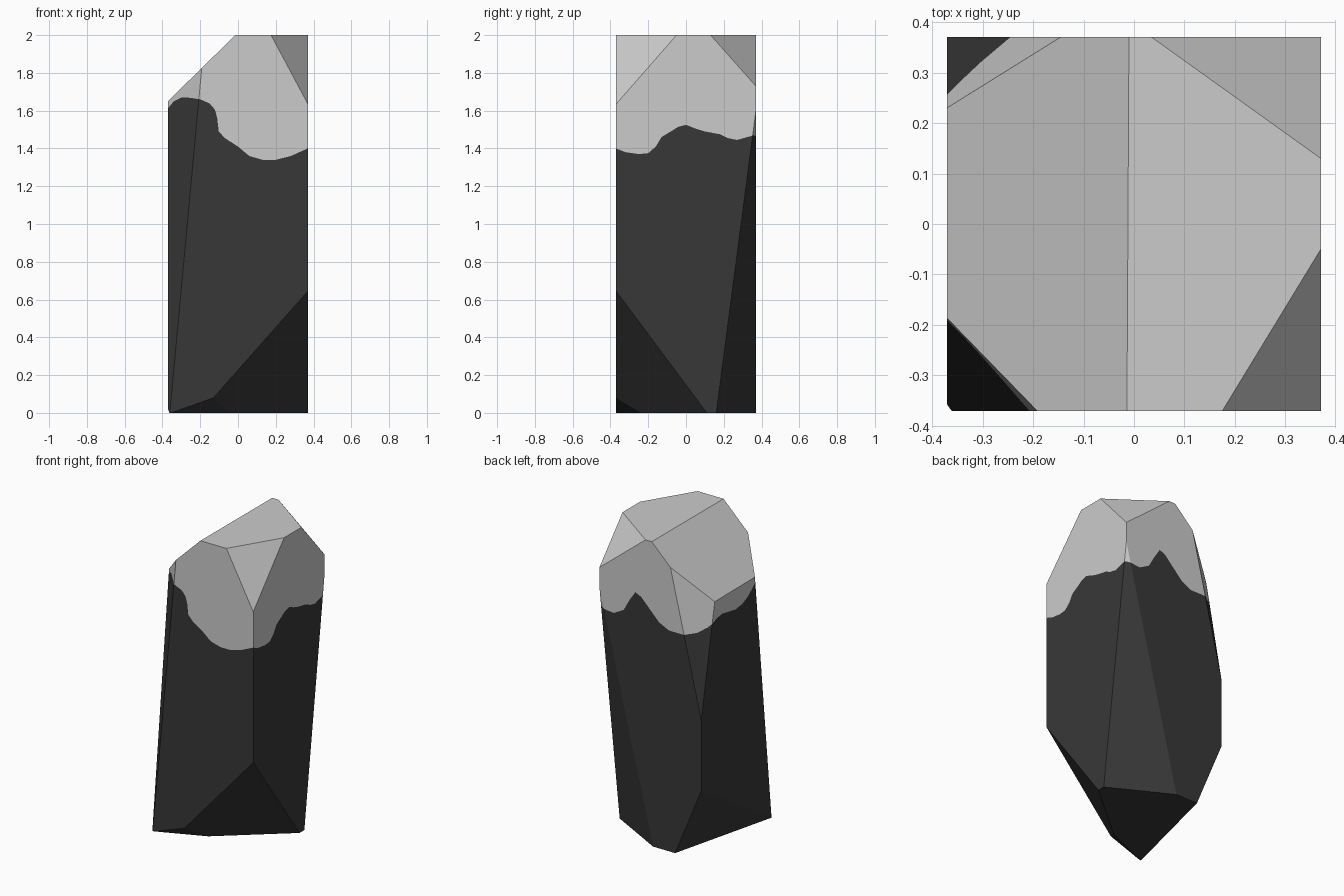
import bpy, bmesh, math
from mathutils import Vector

if "Cube" in bpy.data.objects:
    bpy.data.objects.remove(bpy.data.objects["Cube"])

R = 0.37  # half width of the pillar


def material(name, value):
    m = bpy.data.materials.new(name)
    m.diffuse_color = (value, value, value, 1)
    m.use_nodes = True
    m.node_tree.nodes["Principled BSDF"].inputs["Base Color"].default_value = m.diffuse_color
    return m


# Rough block
bm = bmesh.new()
bmesh.ops.create_cube(bm, size=1)
for v in bm.verts:
    v.co = Vector((v.co.x * 2 * R, v.co.y * 2 * R, (v.co.z + 0.5) * 2))


def chip(a, b, c):
    """Slice off everything outside the plane through three points."""
    a, b, c = Vector(a), Vector(b), Vector(c)
    n = (b - a).cross(c - a).normalized()
    if n.dot(Vector((0, 0, 1)) - a) > 0:
        n = -n
    res = bmesh.ops.bisect_plane(bm, geom=bm.verts[:] + bm.edges[:] + bm.faces[:], dist=1e-5,
                                 plane_co=a, plane_no=n, clear_outer=True)
    cut = [e for e in res["geom_cut"] if isinstance(e, bmesh.types.BMEdge)]
    bmesh.ops.edgenet_fill(bm, edges=cut)
    bm.normal_update()


# Roof facets: left slope, front right, back right
chip((-0.014, -R, 2), (-0.010, R, 2), (-R, 0, 1.65))
chip((0.175, -R, 2), (R, -0.05, 2), (R, -R, 1.635))
chip((0.035, R, 2), (R, 0.13, 2), (R, R, 1.73))
# Corner facets: front left, back left, back right
chip((-0.192, -R, 1.825), (-0.361, -R, 0), (-R, -0.187, 1.65))
chip((-R, 0.23, 1.65), (-0.145, R, 1.87), (-R, R, 0.925))
chip((R, 0.16, 0), (R, R, 1.6), (-0.02, R, 0))
# Foot facets: front right, front, back left
chip((R, -R, 0.645), (R, 0.11, 0), (-0.13, -R, 0.08))
chip((-0.13, -R, 0.08), (-0.355, -R, 0), (-0.046, -0.24, 0))
chip((-R, R, 0.46), (-0.18, R, 0), (-R, -0.36, 0.02))
bmesh.ops.recalc_face_normals(bm, faces=bm.faces[:])

# Wavy lower border of the pale cap, side by side
front = [(-0.2, 1.66), (-0.15, 1.638), (-0.122, 1.605), (-0.11, 1.56), (-0.102, 1.49), (-0.07, 1.455),
         (0, 1.41), (0.06, 1.36), (0.13, 1.34), (0.2, 1.34), (0.28, 1.36), (0.369, 1.4)]
right = [(-0.32, 1.38), (-0.25, 1.37), (-0.2, 1.375), (-0.16, 1.41), (-0.13, 1.46), (-0.08, 1.49),
         (-0.04, 1.515), (0, 1.525), (0.05, 1.505), (0.1, 1.49), (0.18, 1.475), (0.22, 1.455),
         (0.27, 1.445), (0.36, 1.47)]
back = [(0.266, 1.458), (0.194, 1.497), (0.151, 1.574), (0.109, 1.637), (0.066, 1.616),
        (0.009, 1.558), (-0.063, 1.485), (-0.134, 1.45), (-0.245, 1.45)]
left = [(0.25, 1.515), (0.214, 1.53), (0.151, 1.54), (0.016, 1.515), (-0.057, 1.525),
        (-0.12, 1.555), (-0.18, 1.605)]
border = [Vector((t, -R, z)) for t, z in front] + [Vector((R, t, z)) for t, z in right]
border += [Vector((t, R, z)) for t, z in back] + [Vector((-R, t, z)) for t, z in left]
border += [Vector(p) for p in [(-0.3, 0.317, 1.46), (-0.345, 0.275, 1.49),
                               (-0.34, -0.222, 1.65), (-0.3, -0.265, 1.67), (-0.25, -0.32, 1.668)]]
border.sort(key=lambda p: math.atan2(p.y, p.x))


def cut_faces(faces, co, no):
    geom = set(faces)
    for f in faces:
        geom.update(f.edges)
        geom.update(f.verts)
    bmesh.ops.bisect_plane(bm, geom=list(geom), dist=1e-6, plane_co=co, plane_no=no)
    bm.normal_update()


def walls():
    return [f for f in bm.faces if abs(f.normal.z) < 0.3]


def sector(p, q):
    """Wall faces lying between the directions of two border points."""
    a = math.atan2(p.y, p.x)
    span = (math.atan2(q.y, q.x) - a) % math.tau
    out = []
    for f in walls():
        c = f.calc_center_median()
        if (math.atan2(c.y, c.x) - a) % math.tau < span:
            out.append(f)
    return out


# Split the walls into upright strips, then cut each strip along the border
for p in border:
    near = [f for f in walls() if f.calc_center_median().xy.dot(p.xy) > 0]
    cut_faces(near, (0, 0, 0), (-p.y, p.x, 0))
for f in bm.faces:
    f.material_index = 1 if f.normal.z > 0.3 else 0
for i, p in enumerate(border):
    q = border[(i + 1) % len(border)]
    mid = p + q
    n = (q - p).cross(Vector((mid.x, mid.y, 0))).normalized()
    if n.z < 0:
        n = -n
    cut_faces(sector(p, q), p, n)
    for f in sector(p, q):
        f.material_index = 1 if (f.calc_center_median() - p).dot(n) > 0 else 0

# Merge the strips back into clean flat facets
bmesh.ops.dissolve_limit(bm, angle_limit=math.radians(0.5), verts=bm.verts[:], edges=bm.edges[:],
                         delimit={'MATERIAL'})
bmesh.ops.recalc_face_normals(bm, faces=bm.faces[:])

mesh = bpy.data.meshes.new("rock_pillar")
bm.to_mesh(mesh)
bm.free()
mesh.materials.append(material("dark rock", 0.039))
mesh.materials.append(material("pale cap", 0.6))
bpy.context.collection.objects.link(bpy.data.objects.new("rock_pillar", mesh))
